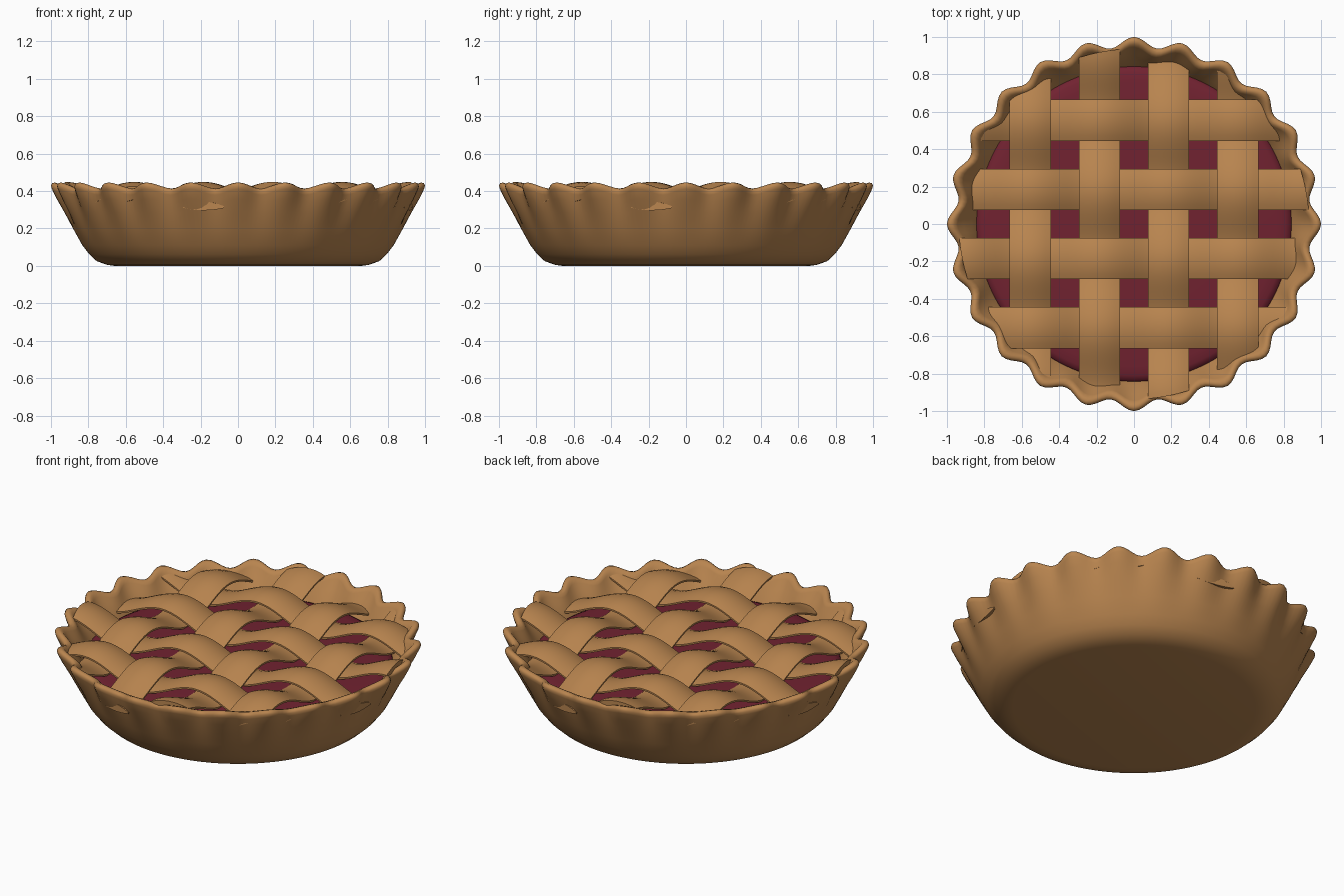
import bpy, math

if "Cube" in bpy.data.objects:
    bpy.data.objects.remove(bpy.data.objects["Cube"])

def material(name, rgb):
    m = bpy.data.materials.new(name)
    m.diffuse_color = (*rgb, 1)
    m.use_nodes = True
    m.node_tree.nodes["Principled BSDF"].inputs["Base Color"].default_value = m.diffuse_color
    return m

pastry = material("baked pastry", (0.48, 0.232, 0.078))
cherry = material("cherry red", (0.165, 0.016, 0.03))

def make(name, verts, faces, mat, angle=60):
    me = bpy.data.meshes.new(name)
    me.from_pydata(verts, [], faces)
    me.validate()
    me.materials.append(mat)
    ob = bpy.data.objects.new(name, me)
    bpy.context.collection.objects.link(ob)
    bpy.ops.object.select_all(action='DESELECT')
    ob.select_set(True)
    bpy.context.view_layer.objects.active = ob
    bpy.ops.object.mode_set(mode='EDIT')
    bpy.ops.mesh.select_all(action='SELECT')
    bpy.ops.mesh.normals_make_consistent(inside=False)
    bpy.ops.object.mode_set(mode='OBJECT')
    bpy.ops.object.shade_smooth_by_angle(angle=math.radians(angle))
    return ob

WAVES = 24

def lathe(name, profile, seg, mat):
    """Closed turned body; profile rows are radius, height, flute strength."""
    verts, faces = [], []
    n = len(profile)
    for r, z, w in profile:
        for k in range(seg):
            a = 2 * math.pi * k / seg
            c = math.cos(WAVES * a)
            rr = r + 0.027 * w * c
            verts.append((rr * math.cos(a), rr * math.sin(a), z + 0.016 * w * w * c))
    for i in range(n - 1):
        for k in range(seg):
            k2 = (k + 1) % seg
            faces.append((i * seg + k, i * seg + k2, (i + 1) * seg + k2, (i + 1) * seg + k))
    faces.append(tuple(range(seg))[::-1])
    faces.append(tuple((n - 1) * seg + k for k in range(seg)))
    return make(name, verts, faces, mat)

# fluted crust shell: outer wall, rolled rim, inner wall, floor
lathe("crust", [
    (0.66, 0.0, 0), (0.70, 0.006, 0), (0.755, 0.025, 0), (0.795, 0.062, 0),
    (0.832, 0.11, 0), (0.878, 0.195, 0.05), (0.92, 0.285, 0.3), (0.95, 0.35, 0.7),
    (0.968, 0.395, 1), (0.973, 0.413, 1), (0.967, 0.426, 1), (0.952, 0.430, 1),
    (0.934, 0.424, 1), (0.920, 0.405, 0.9), (0.895, 0.365, 0.6), (0.862, 0.32, 0.2),
    (0.825, 0.25, 0), (0.77, 0.15, 0), (0.70, 0.08, 0)], 240, pastry)

# fruit filling, slightly rounded at its edge
lathe("filling", [
    (0.70, 0.09, 0), (0.80, 0.22, 0), (0.842, 0.285, 0), (0.835, 0.298, 0),
    (0.81, 0.308, 0), (0.76, 0.314, 0), (0.4, 0.318, 0), (0.05, 0.32, 0)], 96, cherry)

# woven lattice
STEP, HALF, REACH = 0.37, 0.11, 0.937
MID, SWING = 0.368, 0.053

def strip(name, index, across):
    centre = (index - 1.5) * STEP
    sign = 1 if (index % 2 == 0) == across else -1
    # lens-shaped section: rounded top, flatter underside
    section = []
    for k in range(9):
        s = -1 + k / 4
        section.append((s * HALF, 0.004 + 0.024 * (1 - s * s)))
    for k in range(9):
        s = 1 - k / 4
        section.append((s * HALF, -0.006 - 0.012 * (1 - s * s)))
    n, m = len(section), 72
    verts, faces = [], []
    for i in range(m + 1):
        t = -1 + 2 * i / m
        for v, h in section:
            w = centre + v
            u = t * math.sqrt(REACH ** 2 - w * w)
            z = MID + h + sign * SWING * math.cos(math.pi * (u + 1.5 * STEP) / STEP)
            verts.append((u, w, z) if across else (w, u, z))
    for i in range(m):
        for k in range(n):
            k2 = (k + 1) % n
            faces.append((i * n + k, i * n + k2, (i + 1) * n + k2, (i + 1) * n + k))
    faces.append(tuple(range(n)))
    faces.append(tuple(m * n + k for k in range(n)))
    make(name, verts, faces, pastry, 50)

for i in range(4):
    strip(f"lattice_strip_across_{i + 1}", i, True)
    strip(f"lattice_strip_lengthwise_{i + 1}", i, False)
